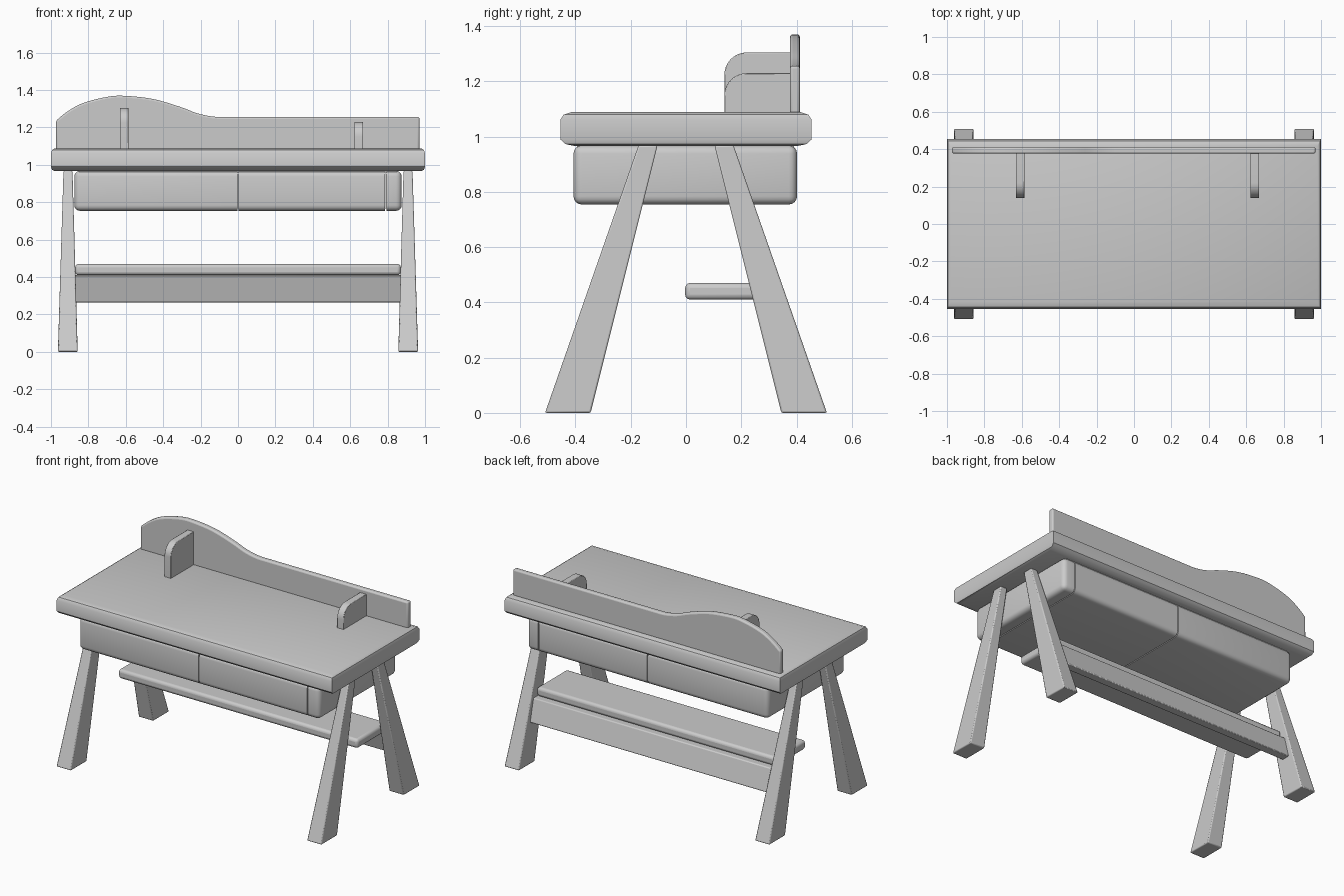
import bpy, bmesh, math
from mathutils import Vector

if "Cube" in bpy.data.objects:
    bpy.data.objects.remove(bpy.data.objects["Cube"])


def finish(name, bm, bevel=0.0, segments=3):
    """Turn a bmesh into a smooth-shaded object with an optional edge bevel."""
    bmesh.ops.recalc_face_normals(bm, faces=bm.faces)
    me = bpy.data.meshes.new(name)
    bm.to_mesh(me)
    bm.free()
    ob = bpy.data.objects.new(name, me)
    bpy.context.collection.objects.link(ob)
    if bevel:
        mod = ob.modifiers.new("Bevel", 'BEVEL')
        mod.width = bevel
        mod.segments = segments
        mod.limit_method = 'ANGLE'
        mod.angle_limit = math.radians(35)
    bpy.ops.object.select_all(action='DESELECT')
    bpy.context.view_layer.objects.active = ob
    ob.select_set(True)
    bpy.ops.object.shade_smooth_by_angle(angle=math.radians(35))
    return ob


def loft(rings):
    """Capped skin through rings of (x0, x1, y0, y1, z)."""
    bm = bmesh.new()
    loops = [[bm.verts.new(p) for p in ((x0, y0, z), (x1, y0, z), (x1, y1, z), (x0, y1, z))]
             for x0, x1, y0, y1, z in rings]
    for a, b in zip(loops, loops[1:]):
        for i in range(4):
            j = (i + 1) % 4
            bm.faces.new((a[i], a[j], b[j], b[i]))
    bm.faces.new(loops[0])
    bm.faces.new(loops[-1])
    return bm


def box(x0, x1, y0, y1, z0, z1):
    return loft([(x0, x1, y0, y1, z0), (x0, x1, y0, y1, z1)])


def extrude(points, vec):
    """Flat outline pushed along vec."""
    bm = bmesh.new()
    face = bm.faces.new([bm.verts.new(p) for p in points])
    new = bmesh.ops.extrude_face_region(bm, geom=[face])['geom']
    bmesh.ops.translate(bm, vec=vec, verts=[v for v in new if isinstance(v, bmesh.types.BMVert)])
    return bm


# Desk top with softened edges and mitred corners
finish("desk_top", loft([(-1 + ix, 1 - ix, -0.455 + iy, 0.455 - iy, z) for ix, iy, z in (
    (0.02, 0.05, 0.966), (0.006, 0.018, 0.973), (0, 0, 0.99),
    (0, 0, 1.06), (0.006, 0.012, 1.079), (0.02, 0.04, 1.088))]))

# Drawer case: one rounded block cut into sections with fine seams
for name, a, b in (("left_drawer", None, 0.0), ("right_drawer", 0.0, 0.79), ("end_block", 0.79, None)):
    bm = box(-0.875, 0.875, -0.407, 0.402, 0.754, 0.968)
    bmesh.ops.bevel(bm, geom=bm.edges[:], offset=0.03, segments=4, profile=0.5, affect='EDGES')
    for cut, side in ((a, 1), (b, -1)):
        if cut is None:
            continue
        res = bmesh.ops.bisect_plane(bm, geom=bm.verts[:] + bm.edges[:] + bm.faces[:],
                                     plane_co=(cut + side * 0.003, 0, 0), plane_no=(side, 0, 0),
                                     clear_inner=True)
        edges = [e for e in res['geom_cut'] if isinstance(e, bmesh.types.BMEdge)]
        bmesh.ops.contextual_create(bm, geom=edges)
    finish(name, bm)
finish("drawer_core", box(-0.85, 0.85, -0.395, 0.39, 0.766, 0.966))

# Four splayed legs, tapering upward
for sx, side in ((-1, "left"), (1, "right")):
    for sy, end in ((-1, "front"), (1, "back")):
        finish(f"{end}_{side}_leg", loft([
            (sx * 0.857, sx * 0.963, sy * 0.345, sy * 0.51, 0.0),
            (sx * 0.885, sx * 0.933, sy * 0.103, sy * 0.172, 0.968)]), 0.006, 2)

# Foot shelf and the leaning stretcher below it
finish("shelf", box(-0.87, 0.87, -0.003, 0.31, 0.41, 0.47), 0.018, 3)
finish("stretcher", extrude([(-0.88, 0.325, 0.265), (-0.88, 0.382, 0.265),
                             (-0.88, 0.34, 0.41), (-0.88, 0.283, 0.41)], (1.76, 0, 0)), 0.006, 2)

# Backboard with a curved crest on the left, smoothed by Catmull-Rom
crest = [(-0.973, 1.235), (-0.90, 1.293), (-0.82, 1.333), (-0.70, 1.363), (-0.61, 1.369),
         (-0.455, 1.352), (-0.31, 1.31), (-0.22, 1.276), (-0.135, 1.258), (-0.06, 1.256)]
pts = [Vector(p) for p in [(-1.03, 1.17)] + crest + [(0.04, 1.256)]]
outline = []
for p0, p1, p2, p3 in zip(pts, pts[1:], pts[2:], pts[3:]):
    for k in range(4):
        t = k / 4
        outline.append(0.5 * (2 * p1 + (p2 - p0) * t + (2 * p0 - 5 * p1 + 4 * p2 - p3) * t ** 2
                              + (3 * p1 - p0 - 3 * p2 + p3) * t ** 3))
outline += [(-0.06, 1.256), (0.97, 1.256), (0.97, 1.08), (-0.973, 1.08)]
finish("backboard", extrude([(p[0], 0.376, p[1]) for p in outline], (0, 0.036, 0)), 0.01, 3)

# Two upright dividers with a rounded front corner
for name, x, top in (("left_divider", -0.632, 1.304), ("right_divider", 0.622, 1.229)):
    r, y0 = 0.08, 0.139
    arc = [(x, y0 + r - r * math.cos(a), top - r + r * math.sin(a))
           for a in (math.radians(90 * i / 10) for i in range(11))]
    finish(name, extrude([(x, y0, 1.08)] + arc + [(x, 0.38, top), (x, 0.38, 1.08)], (0.047, 0, 0)), 0.003, 2)
